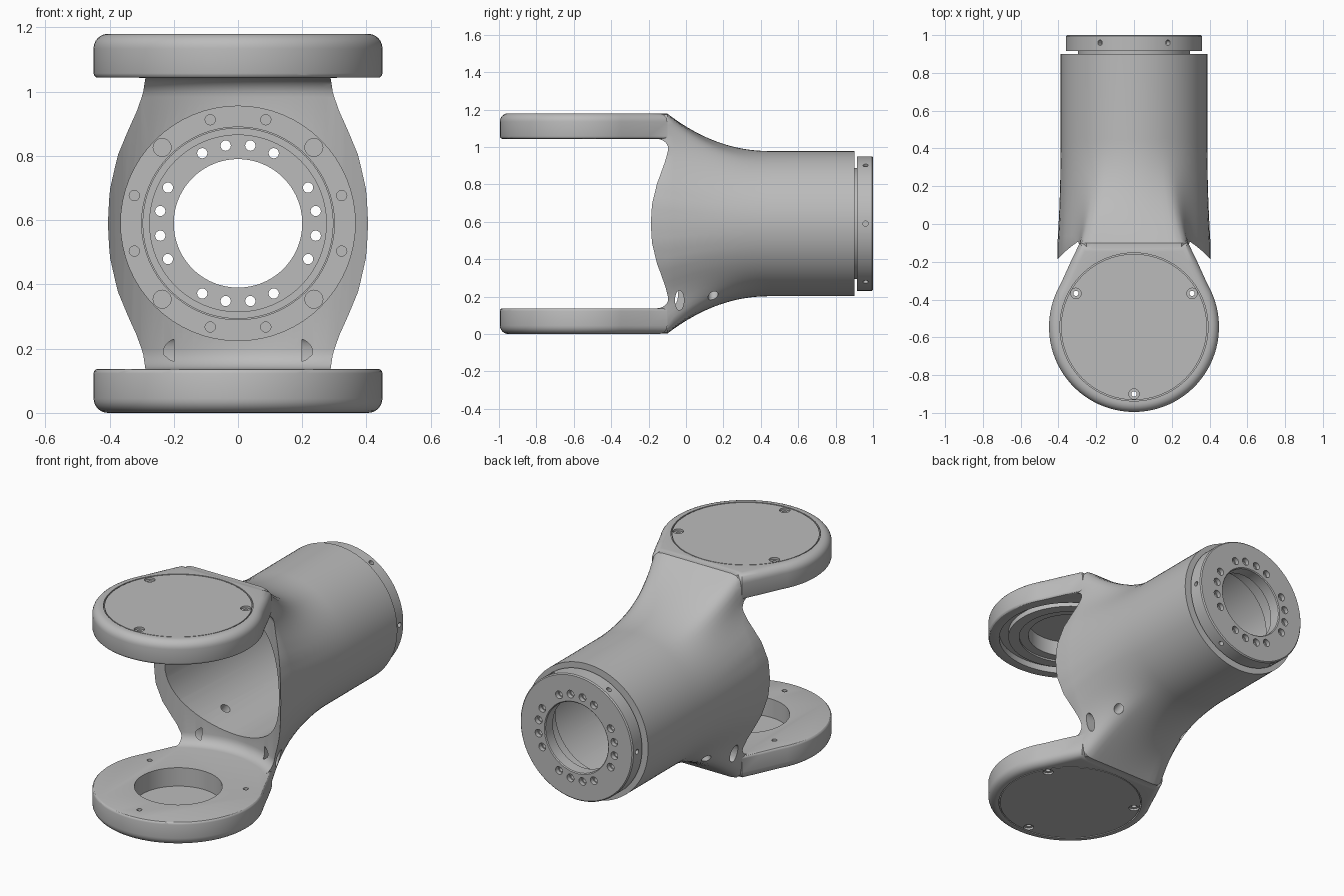
import bpy, bmesh
from math import sin, cos, pi, radians, hypot
from mathutils import Vector, Matrix

cube = bpy.data.objects.get("Cube")
if cube:
    bpy.data.objects.remove(cube, do_unlink=True)

grey = bpy.data.materials.new("satin grey")
grey.use_nodes = True
colour = (0.5, 0.5, 0.5, 1)
grey.diffuse_color = colour
grey.node_tree.nodes["Principled BSDF"].inputs["Base Color"].default_value = colour

MID = 0.59          # height of the tube axis
HUB = -0.545        # y of the fork's pivot axis
TOP = 2 * MID
Y, Z = Vector((0, 1, 0)), Vector((0, 0, 1))


def make(name, bm):
    bmesh.ops.recalc_face_normals(bm, faces=bm.faces)
    mesh = bpy.data.meshes.new(name)
    bm.to_mesh(mesh)
    bm.free()
    mesh.materials.append(grey)
    ob = bpy.data.objects.new(name, mesh)
    bpy.context.collection.objects.link(ob)
    return ob


def add_cyl(bm, start, end, r, n=64, bevel=0):
    """Cylinder between two points, with optionally rounded rims."""
    a, b = Vector(start), Vector(end)
    d = b - a
    m = Matrix.Translation((a + b) / 2) @ d.to_track_quat('Z', 'Y').to_matrix().to_4x4()
    new = bmesh.ops.create_cone(bm, cap_ends=True, segments=n, radius1=r, radius2=r,
                                depth=d.length, matrix=m)["verts"]
    if bevel:
        rims = [e for e in bm.edges if abs((e.verts[0].co - e.verts[1].co).dot(d)) < 1e-6]
        bmesh.ops.bevel(bm, geom=rims, offset=bevel, segments=6, profile=0.5, affect='EDGES')
    return new


def lathe(name, profile, centre, axis, n=64):
    """Closed (radius, distance) profile turned about an axis."""
    bm = bmesh.new()
    m = Matrix.Translation(centre) @ axis.to_track_quat('Z', 'Y').to_matrix().to_4x4()
    rings = [[bm.verts.new(m @ Vector((r * cos(2 * pi * i / n), r * sin(2 * pi * i / n), h)))
              for i in range(n)] for r, h in profile]
    for k, ring in enumerate(rings):
        nxt = rings[(k + 1) % len(rings)]
        for i in range(n):
            j = (i + 1) % n
            bm.faces.new((ring[i], ring[j], nxt[j], nxt[i]))
    return make(name, bm)


def boolean(target, tool, op='DIFFERENCE'):
    mod = target.modifiers.new("cut", 'BOOLEAN')
    mod.operation, mod.solver, mod.object = op, 'EXACT', tool
    bpy.context.view_layer.objects.active = target
    bpy.ops.object.modifier_apply(modifier=mod.name)
    bpy.data.objects.remove(tool, do_unlink=True)


def cut(target, specs):
    """Subtract non-overlapping cylinders given as (start, end, radius)."""
    bm = bmesh.new()
    for a, b, r in specs:
        add_cyl(bm, a, b, r, 64 if r > 0.1 else 20)
    boolean(target, make("cutter", bm))


def polar(r, degrees, y):
    return Vector((r * cos(radians(degrees)), y, MID + r * sin(radians(degrees))))


def resample(pts, n):
    """Evenly spaced points along a polyline."""
    lens = [hypot(q[0] - p[0], q[1] - p[1]) for p, q in zip(pts, pts[1:])]
    out = []
    for i in range(n + 1):
        d, k = sum(lens) * i / n, 0
        while k < len(lens) - 1 and d > lens[k]:
            d -= lens[k]
            k += 1
        out.append(Vector(pts[k]).lerp(Vector(pts[k + 1]), min(1, d / lens[k])))
    return out


# Tube body: round at the back, blending into a tall waisted section at the fork
N = 24
tall = resample([(0.405, 0), (0.4, 0.1), (0.375, 0.21), (0.342, 0.29), (0.31, 0.36),
                 (0.29, 0.43), (0.285, 0.5), (0.282, 0.545), (0.268, 0.575), (0.24, 0.588),
                 (0, 0.588)], N)
bm = bmesh.new()
stations = [-0.25] + [-0.1 + 0.55 * k / 16 for k in range(17)] + [0.9]
loops = []
for y in stations:
    s = min(1, max(0, (0.45 - y) / 0.55)) ** 2.1
    quarter = [Vector((0.388 * cos(pi / 2 * i / N), 0.388 * sin(pi / 2 * i / N))).lerp(tall[i], s)
               for i in range(N + 1)]
    half = quarter + [Vector((-p.x, p.y)) for p in quarter[-2::-1]]
    full = half + [Vector((p.x, -p.y)) for p in half[-2:0:-1]]
    loops.append([bm.verts.new((p.x, y, MID + p.y)) for p in full])
for a, b in zip(loops, loops[1:]):
    for i in range(len(a)):
        j = (i + 1) % len(a)
        bm.faces.new((a[i], a[j], b[j], b[i]))
bm.faces.new(loops[0])
bm.faces.new(loops[-1])
body = make("fork_body", bm)


# Fork arms: round plates with a narrowing neck
def arm_plate(flip):
    bm = bmesh.new()
    outline = [(0.45 * cos(radians(a)), HUB + 0.45 * sin(radians(a)))
               for a in range(30, -211, -4)]
    outline = [(0.287, -0.1), (0.335, -0.2)] + outline + [(-0.335, -0.2), (-0.287, -0.1)]
    inner = 2 * MID - 0.137
    face = bm.faces.new([bm.verts.new((x, y, inner)) for x, y in outline])
    up = bmesh.ops.extrude_face_region(bm, geom=[face])
    bmesh.ops.translate(bm, vec=(0, 0, TOP - inner),
                        verts=[v for v in up["geom"] if isinstance(v, bmesh.types.BMVert)])
    for level, width, seg in ((TOP, 0.045, 6), (inner, 0.014, 3)):
        rim = [e for e in bm.edges if all(abs(v.co.z - level) < 1e-5 for v in e.verts)]
        bmesh.ops.bevel(bm, geom=rim, offset=width, segments=seg, profile=0.5, affect='EDGES')
    if flip:
        for v in bm.verts:
            v.co.z = TOP - v.co.z
    return make("arm_plate", bm)


for flip in (False, True):
    boolean(body, arm_plate(flip), 'UNION')

# Rounded opening between the arms, then the tube bore and rear bulkhead hole
bm = bmesh.new()
add_cyl(bm, (0, HUB, MID - 0.4535), (0, HUB, MID + 0.4535), 0.54, 96, bevel=0.06)
boolean(body, make("cutter", bm))
cut(body, [((0, -0.3, MID), (0, 0.8, MID), 0.365)])
cut(body, [((0, 0.7, MID), (0, 1, MID), 0.3)])

# Shallow fastener seats on the bulkhead
seats = [(a + o, 0.016) for a in range(0, 360, 90) for o in (-15, 15)]
seats += [(a, 0.028) for a in range(45, 360, 90)]
cut(body, [(polar(0.334, a, 0.78), polar(0.334, a, 0.81), r) for a, r in seats])

# Cover recesses, bearing bores and the underside recess of the upper arm
cut(body, [((0, HUB, TOP - 0.03), (0, HUB, TOP + 0.1), 0.392),
           ((0, HUB, -0.1), (0, HUB, 0.03), 0.392)])
cut(body, [((0, HUB, 1.0), (0, HUB, 1.16), 0.23), ((0, HUB, 0.02), (0, HUB, 0.2), 0.23)])
cut(body, [((0, HUB, 1.0), (0, HUB, 1.08), 0.39)])

# Cable slots and access holes low on both sides
bm = bmesh.new()
for side in (-1, 1):
    slot = add_cyl(bm, (side * 0.2, -0.035, 0.18), (side * 0.6, -0.035, 0.18), 0.024, 24)
    for v in slot:
        v.co.z = 0.18 + (v.co.z - 0.18) * 2.2
    add_cyl(bm, (side * 0.12, 0.145, 0.36), (side * 0.32, 0.145, 0.08), 0.027, 24)
boolean(body, make("cutter", bm))

# Covers, with screw holes running through covers and arms
spots = [(0.355 * cos(radians(a)), HUB + 0.355 * sin(radians(a))) for a in (30, 150, 270)]
through = [((x, y, -0.1), (x, y, TOP + 0.1), 0.014) for x, y in spots]
cut(body, through)
parts = [body]
for name, outer, inner in (("upper_cover", TOP - 0.001, TOP - 0.03),
                           ("lower_cover", 0.001, 0.03)):
    bm = bmesh.new()
    add_cyl(bm, (0, HUB, inner), (0, HUB, outer), 0.386, 96)
    cover = make(name, bm)
    cut(cover, through)
    sink = 0.012 if outer < inner else -0.012
    cut(cover, [((x, y, outer + sink), (x, y, outer - sink), 0.028) for x, y in spots])
    parts.append(cover)

# Bearing ring under the upper arm
bearing = lathe("upper_bearing_ring", [(0.34, 1.05), (0.34, 1.081), (0.23, 1.081), (0.23, 1.06),
                                       (0.28, 1.06), (0.28, 1.05)], (0, HUB, 0), Z)
parts.append(bearing)

# Rear output flange with neck, bolt circle and radial holes
flange = lathe("rear_flange", [(0.205, 1), (0.354, 1), (0.36, 0.994), (0.36, 0.915),
                               (0.297, 0.915), (0.297, 0.8), (0.275, 0.8), (0.275, 0.93),
                               (0.2, 0.93), (0.2, 0.995)], (0, 0, MID), Y, 96)
bolts = [a for a in range(9, 360, 18) if a % 90 != 45]
cut(flange, [(polar(0.245, a, 0.9), polar(0.245, a, 1.05), 0.016) for a in bolts])
cut(flange, [(polar(0.245, a, 0.975), polar(0.245, a, 1.05), 0.022) for a in bolts])
cut(flange, [(polar(0.32, a, 0.96), polar(0.4, a, 0.96), 0.014) for a in range(0, 360, 60)])
parts.append(flange)

# Smooth shading with sharp machined edges
for ob in parts:
    bpy.ops.object.select_all(action='DESELECT')
    ob.select_set(True)
    bpy.context.view_layer.objects.active = ob
    bpy.ops.object.shade_smooth_by_angle(angle=radians(30))
